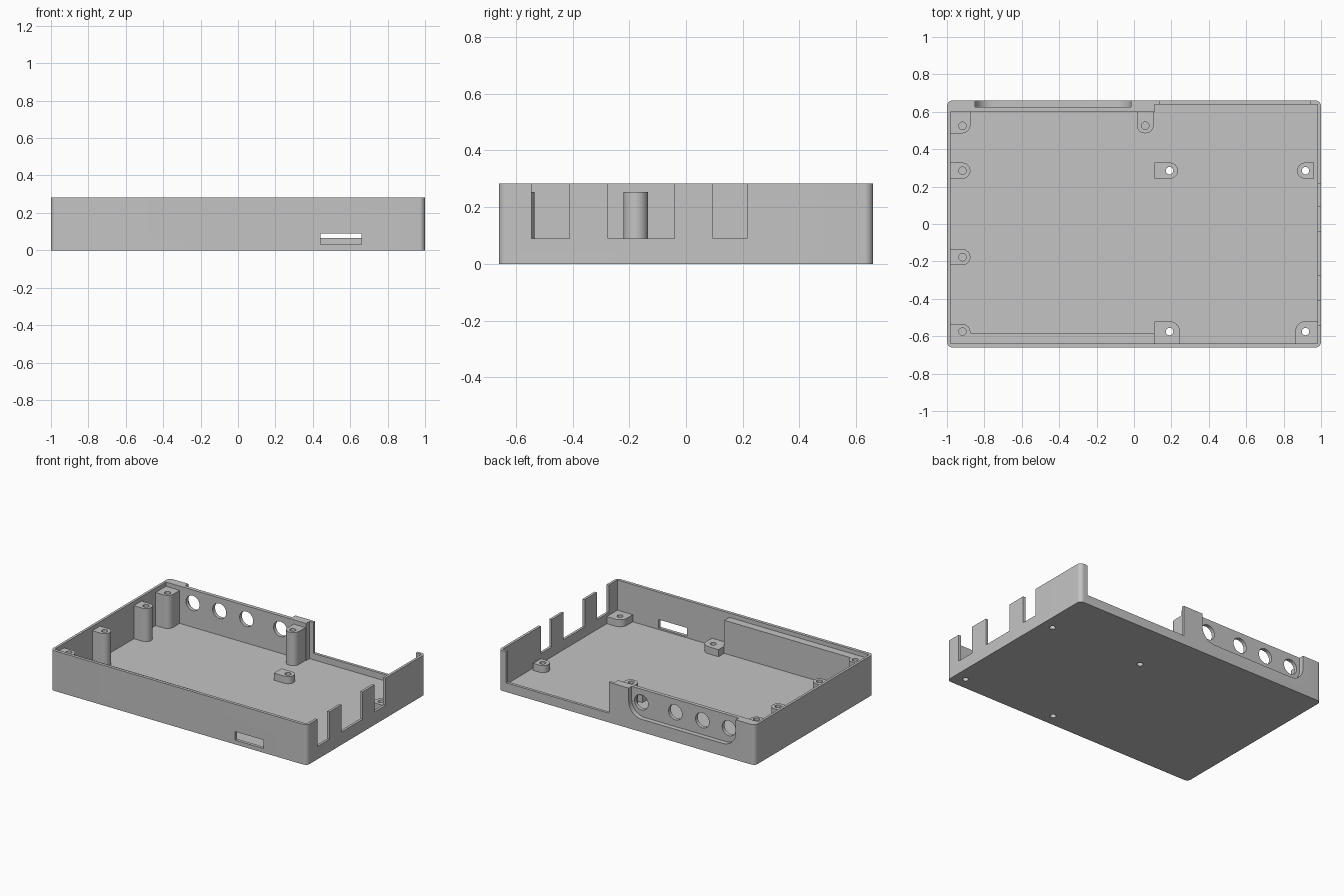
import bpy, bmesh, math

if "Cube" in bpy.data.objects:
    bpy.data.objects.remove(bpy.data.objects["Cube"])

grey = bpy.data.materials.new("plain grey")
grey.diffuse_color = (0.55, 0.55, 0.55, 1)
grey.use_nodes = True
grey.node_tree.nodes["Principled BSDF"].inputs["Base Color"].default_value = grey.diffuse_color

H, FLOOR, POST_TOP, BOSS_TOP = 0.283, 0.02, 0.253, 0.07


def outline(x0, y0, x1, y1, radii, steps=10):
    """Rectangle with one radius per corner, counter-clockwise from lower left."""
    pts = []
    corners = [(x0, y0, 1, 1), (x1, y0, -1, 1), (x1, y1, -1, -1), (x0, y1, 1, -1)]
    for i, ((x, y, sx, sy), r) in enumerate(zip(corners, radii)):
        if r == 0:
            pts.append((x, y))
            continue
        for k in range(steps + 1):
            a = math.pi + i * math.pi / 2 + k / steps * math.pi / 2
            pts.append((x + sx * r + r * math.cos(a), y + sy * r + r * math.sin(a)))
    return pts


def prism(name, pts, lo, hi, along_y=False):
    """Extrude an xy outline along z, or an xz outline along y."""
    bm = bmesh.new()
    place = (lambda p: (p[0], lo, p[1])) if along_y else (lambda p: (p[0], p[1], lo))
    face = bm.faces.new([bm.verts.new(place(p)) for p in pts])
    top = bmesh.ops.extrude_face_region(bm, geom=[face])["geom"]
    move = (0, hi - lo, 0) if along_y else (0, 0, hi - lo)
    bmesh.ops.translate(bm, vec=move, verts=[g for g in top if isinstance(g, bmesh.types.BMVert)])
    bmesh.ops.recalc_face_normals(bm, faces=bm.faces)
    me = bpy.data.meshes.new(name)
    bm.to_mesh(me)
    bm.free()
    me.materials.append(grey)
    ob = bpy.data.objects.new(name, me)
    bpy.context.collection.objects.link(ob)
    return ob


def box(name, x0, y0, x1, y1, z0, z1):
    return prism(name, outline(x0, y0, x1, y1, (0, 0, 0, 0)), z0, z1)


def rod(cx, cy, r, lo, hi, along_y=False):
    pts = [(cx + r * math.cos(math.tau * k / 32), cy + r * math.sin(math.tau * k / 32)) for k in range(32)]
    return prism("hole_cutter", pts, lo, hi, along_y)


def cut(ob, cutter):
    cutter.hide_render = True
    mod = ob.modifiers.new("cut", 'BOOLEAN')
    mod.operation, mod.solver, mod.object = 'DIFFERENCE', 'EXACT', cutter
    bpy.context.view_layer.objects.active = ob
    bpy.ops.object.modifier_apply(modifier=mod.name)
    bpy.data.objects.remove(cutter)


# open tray with rounded vertical corners; back wall is thick on the left
tray = prism("tray", outline(-1, -0.66, 1, 0.66, (0.03,) * 4), 0, H)
cavity = [(-0.982, -0.638), (0.982, -0.638), (0.982, 0.64), (0.11, 0.64), (0.11, 0.6), (-0.982, 0.6)]
cut(tray, prism("cavity_cutter", cavity, FLOOR, 0.5))

# right wall slots, back opening, front window
for y0, y1 in ((-0.544, -0.41), (-0.275, -0.04), (0.095, 0.215)):
    cut(tray, box("slot_cutter", 0.95, y0, 1.1, y1, 0.09, 0.5))
cut(tray, box("back_cutter", 0.14, 0.62, 0.94, 0.8, 0.065, 0.5))
cut(tray, box("window_cutter", 0.44, -0.8, 0.66, -0.6, 0.03, 0.09))

# recessed connector panel with round sockets in the back wall
panel = outline(-0.85, 0.09, -0.015, 0.5, (0.1, 0.1, 0, 0))
cut(tray, prism("panel_cutter", panel, 0.626, 0.8, True))
for x in (-0.773, -0.565, -0.355, -0.09):
    cut(tray, rod(x, 0.19, 0.053, 0.5, 0.8, True))

# ledge along the inside of the front wall
box("front_ledge", -0.875, -0.65, 0.11, -0.583, 0.01, POST_TOP)

# tall screw posts with blind holes: centre, rectangle, corner radii
r = 0.043
tall = [
    (-0.917, 0.525, (-0.99, 0.485, -0.875, 0.615), (0, r, 0, 0)),
    (-0.917, 0.285, (-0.99, 0.242, -0.875, 0.328), (0, r, r, 0)),
    (-0.917, -0.177, (-0.99, -0.22, -0.875, -0.134), (0, r, r, 0)),
    (-0.917, -0.575, (-0.99, -0.65, -0.875, -0.535), (0, 0, r, 0)),
    (0.06, 0.525, (0.015, 0.485, 0.105, 0.615), (r, r, 0, 0)),
]
for i, (cx, cy, rect, radii) in enumerate(tall):
    post = prism(f"tall_post_{i + 1}", outline(*rect, radii), 0.01, POST_TOP)
    cut(post, rod(cx, cy, 0.02, 0.1, 0.4))

# low bosses with holes through the floor
b = 0.055
low = [
    (0.19, 0.285, (0.11, 0.242, 0.235, 0.328), (0, r, r, 0)),
    (0.917, 0.285, (0.872, 0.242, 0.963, 0.328), (r, 0, 0, r)),
    (0.19, -0.575, (0.11, -0.65, 0.245, -0.52), (0, 0, b, 0)),
    (0.917, -0.575, (0.862, -0.65, 0.99, -0.52), (0, 0, 0, b)),
]
for i, (cx, cy, rect, radii) in enumerate(low):
    boss = prism(f"low_boss_{i + 1}", outline(*rect, radii), 0.01, BOSS_TOP)
    for ob in (boss, tray):
        cut(ob, rod(cx, cy, 0.02, -0.1, 0.4))

# smooth the round walls, keep edges sharp
for ob in bpy.context.collection.objects:
    ob.select_set(True)
bpy.context.view_layer.objects.active = tray
bpy.ops.object.shade_smooth_by_angle(angle=math.radians(30))
